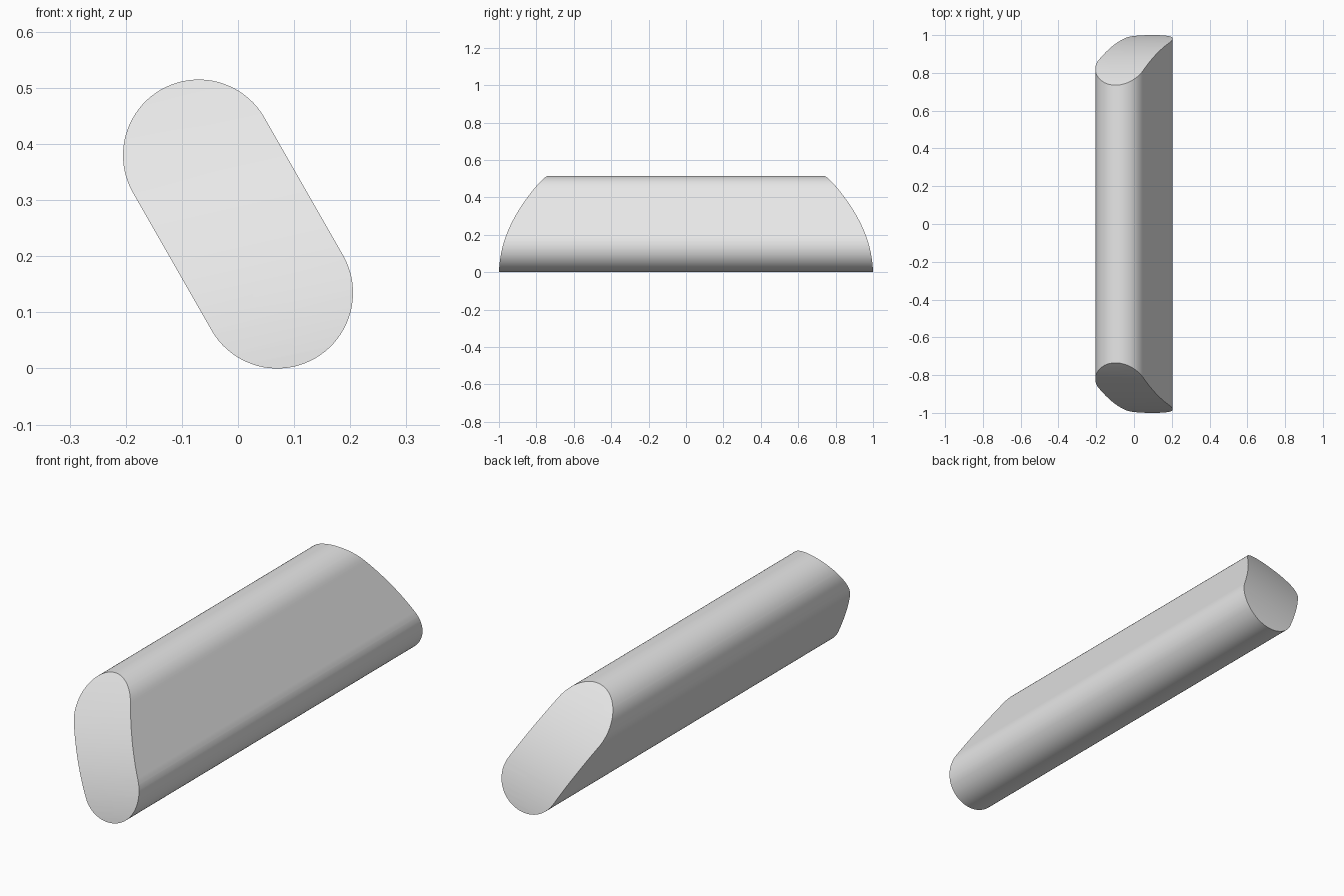
import bpy, bmesh
from math import sin, cos, pi, radians
from mathutils import Vector

cube = bpy.data.objects.get("Cube")
if cube:
    bpy.data.objects.remove(cube, do_unlink=True)

RADIUS = 0.135
UPPER, LOWER = (-0.07, 0.38), (0.07, 0.135)
SEGMENTS = 40
STRIPS = 24
LEAN = radians(30)                       # slant of the oblong section
TILT = radians(12)                       # direction in which the end faces curve
across = Vector((-sin(TILT), 0, cos(TILT)))

grey = bpy.data.materials.new("light grey")
grey.use_nodes = True
colour = (0.8, 0.8, 0.8, 1)
grey.diffuse_color = colour
grey.node_tree.nodes["Principled BSDF"].inputs["Base Color"].default_value = colour


def half_circle(centre, start):
    return [(centre[0] + RADIUS * cos(start + pi * i / SEGMENTS),
             centre[1] + RADIUS * sin(start + pi * i / SEGMENTS))
            for i in range(SEGMENTS + 1)]


# Slanted oblong section, extruded along the length
outline = half_circle(UPPER, LEAN) + half_circle(LOWER, LEAN + pi)
bm = bmesh.new()
face = bm.faces.new([bm.verts.new((x, -1, z)) for x, z in outline])
ext = bmesh.ops.extrude_face_region(bm, geom=[face])
bmesh.ops.translate(bm, vec=(0, 2, 0),
                    verts=[v for v in ext["geom"] if isinstance(v, bmesh.types.BMVert)])

# Lengthwise cuts divide the end faces into strips
heights = [v.co.dot(across) for v in bm.verts]
low, high = min(heights), max(heights)
for i in range(1, STRIPS):
    bmesh.ops.bisect_plane(bm, geom=bm.verts[:] + bm.edges[:] + bm.faces[:],
                           plane_co=across * (low + (high - low) * i / STRIPS),
                           plane_no=across, dist=1e-5)

# Bow both ends inward toward the upper edge
for v in bm.verts:
    s = (v.co.dot(across) - low) / (high - low)
    v.co.y *= 1 - 0.055 * s - 0.21 * s * s

bmesh.ops.recalc_face_normals(bm, faces=bm.faces[:])
mesh = bpy.data.meshes.new("slanted_bar")
bm.to_mesh(mesh)
bm.free()
mesh.materials.append(grey)
bar = bpy.data.objects.new("slanted_bar", mesh)
bpy.context.collection.objects.link(bar)

bpy.ops.object.select_all(action="DESELECT")
bar.select_set(True)
bpy.context.view_layer.objects.active = bar
bpy.ops.object.shade_smooth_by_angle(angle=radians(30))
